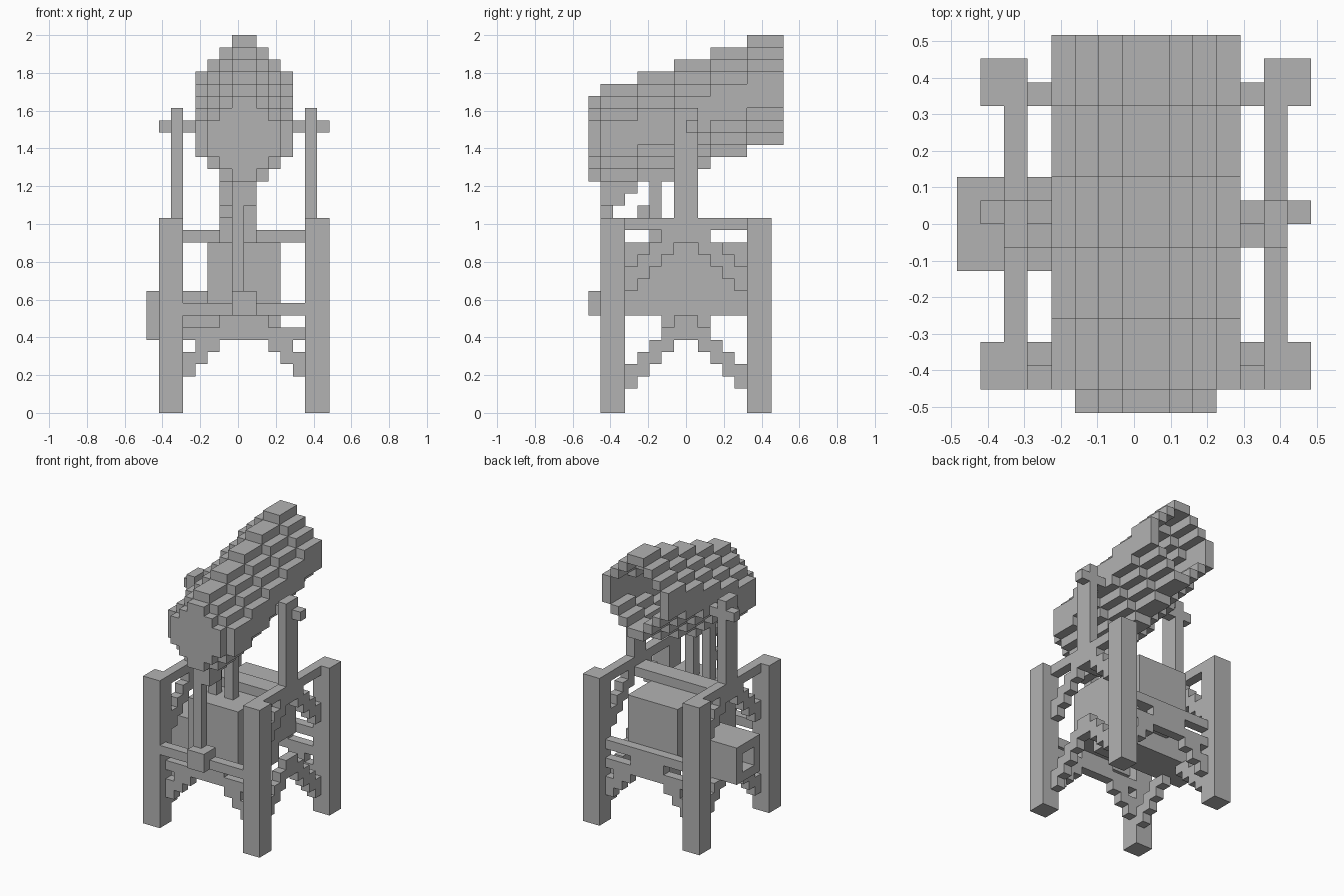
import bpy
import bmesh
from mathutils import Vector

default_cube = bpy.data.objects.get("Cube")
if default_cube:
    bpy.data.objects.remove(default_cube, do_unlink=True)

UNIT = 2 / 31                      # size of one building block
ORIGIN = Vector((7.5, 8, 0))       # block coordinates of the world origin
MIDDLE = 8                         # symmetry plane of the frame, in blocks

grey = bpy.data.materials.new("plain grey")
grey.use_nodes = True
grey_colour = (0.45, 0.45, 0.45, 1)
grey.diffuse_color = grey_colour
grey.node_tree.nodes["Principled BSDF"].inputs["Base Color"].default_value = grey_colour


def build_part(name, boxes):
    """Make one object from boxes given as x, y and z ranges in blocks."""
    bm = bmesh.new()
    for ranges in boxes:
        low = Vector([pair[0] for pair in ranges])
        high = Vector([pair[1] for pair in ranges])
        cube = bmesh.ops.create_cube(bm, size=1)
        for vert in cube["verts"]:
            corner = (low + high) / 2 + vert.co * (high - low)
            vert.co = (corner - ORIGIN) * UNIT
    mesh = bpy.data.meshes.new(name)
    bm.to_mesh(mesh)
    bm.free()
    mesh.materials.append(grey)
    obj = bpy.data.objects.new(name, mesh)
    bpy.context.collection.objects.link(obj)
    return obj


def flip(span):
    """Mirror a range across the middle plane."""
    return (2 * MIDDLE - span[1], 2 * MIDDLE - span[0])


def stair_arch(start_z, steps):
    """Stepped inverted V, as pairs of horizontal and vertical ranges."""
    pairs = []
    for step in range(steps):
        across = (3 + step, 4 + step)
        height = (start_z + step, start_z + step + 2)
        pairs += [(across, height), (flip(across), height)]
    return pairs


# Sides of the frame, mirrored left and right
for side, place in (("right", lambda span: span), ("left", flip)):
    plane = place((2, 3))
    for end, depth in (("front", (1, 3)), ("back", (13, 15))):
        build_part(f"{side}_{end}_leg", [(place((1, 3)), depth, (0, 16))])
    build_part(f"{side}_top_rail", [(plane, (3, 13), (15, 16))])
    build_part(f"{side}_upright", [(plane, (7, 9), (14, 25))])
    build_part(f"{side}_pivot", [(place((1, 4)), (8, 9), (23, 24))])
    build_part(f"{side}_upper_brace",
               [(plane, y, z) for y, z in stair_arch(10, 4)])
    build_part(f"{side}_lower_brace",
               [(plane, y, z) for y, z in stair_arch(2, 4)] + [(plane, (7, 9), (6, 8))])

# Stepped trusses and bars at both ends
for end, plane in (("front", (2, 3)), ("back", flip((2, 3)))):
    build_part(f"{end}_truss",
               [(x, plane, z) for x, z in stair_arch(3, 4)] + [(((7, 9)), plane, (6, 8))])
    build_part(f"{end}_lower_bar", [((3, 13), plane, (6, 7))])
build_part("front_bar", [((3, 13), (1, 2), (8, 9))])
build_part("back_bar", [((3, 13), flip((2, 3)), (8, 9))])
build_part("cross_beam", [((3, 13), (7, 9), (14, 15))])

# Central housing with a square duct that opens on one side
build_part("housing", [((5, 11), (3, 13), (8, 14))])
walls = [((6, 7), (6, 10)), ((9, 10), (6, 10)), ((7, 9), (6, 7)), ((7, 9), (9, 10))]
build_part("duct", [((0, 5), y, z) for y, z in walls] + [((5, 11), (6, 10), (6, 10))])

# Control rod, its foot and the short columns below the barrel
build_part("rod_foot", [((7, 9), (0, 1), (8, 10)), ((7, 9), (1, 2), (8, 10))])
build_part("control_rod", [((7, 8), (1, 2), (10, 19))])
build_part("rod_hook", [((8, 9), (1, 3), (17, 18))])
for name, x in (("right_column", (6, 7)), ("left_column", (8, 9))):
    build_part(name, [(x, (5, 6), (14, 20))])
build_part("column_hook", [((6, 7), (4, 5), (16, 17))])

# Tilted hollow barrel: each section is one block higher than the last
half_widths = [1, 2, 3, 4, 4, 4, 3, 2, 1]
shell = []
for section in range(5):
    depth = (1 + 3 * section, 4 + 3 * section)
    for row, half in enumerate(half_widths):
        z = 18 + section + row
        right_wall = (MIDDLE - half, MIDDLE - half + 1)
        for wall in (right_wall, flip(right_wall)):
            shell.append((wall, depth, (z, z + 1)))
        # close the stepped roof and floor where rows are only one block high
build_part("barrel", shell)

# Plug that closes the front of the barrel
plug = []
for row, half in enumerate(half_widths[1:-1]):
    reach = half - 1
    plug.append(((MIDDLE - reach, MIDDLE + reach), (0, 1), (19 + row, 20 + row)))
build_part("barrel_plug", plug)
